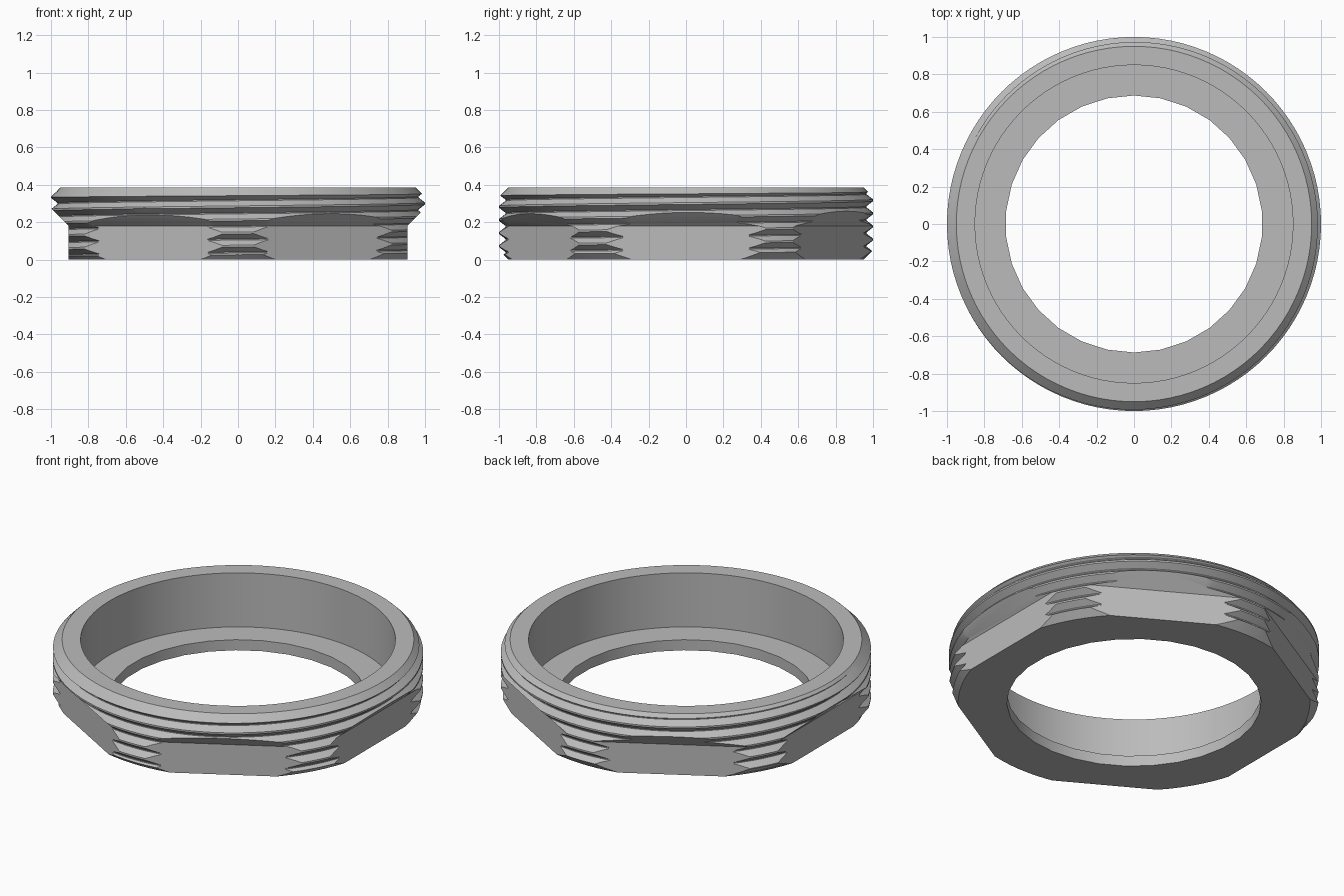
import bpy, bmesh
from math import cos, sin, pi, radians

if "Cube" in bpy.data.objects:
    bpy.data.objects.remove(bpy.data.objects["Cube"])

HEIGHT = 0.385
PITCH = 0.07
STEPS = 96          # segments per thread turn
APOTHEM = 0.905     # centre to wrench flat

steel = bpy.data.materials.new("Grey metal")
steel.use_nodes = True
steel.diffuse_color = (0.5, 0.5, 0.5, 1)
steel.node_tree.nodes["Principled BSDF"].inputs["Base Color"].default_value = (0.5, 0.5, 0.5, 1)


def finish(bm, name):
    bmesh.ops.recalc_face_normals(bm, faces=bm.faces[:])
    mesh = bpy.data.meshes.new(name)
    bm.to_mesh(mesh)
    bm.free()
    mesh.materials.append(steel)
    obj = bpy.data.objects.new(name, mesh)
    bpy.context.collection.objects.link(obj)
    return obj


def prism_stack(name, profile, sides, turn=0.0):
    """Closed solid from stacked regular polygons given as (radius, z)."""
    bm = bmesh.new()
    rings = [[bm.verts.new((r * cos(turn + 2 * pi * i / sides),
                            r * sin(turn + 2 * pi * i / sides), z))
              for i in range(sides)] for r, z in profile]
    for low, high in zip(rings, rings[1:]):
        for i in range(sides):
            j = (i + 1) % sides
            bm.faces.new((low[i], low[j], high[j], high[i]))
    bm.faces.new(rings[0][::-1])
    bm.faces.new(rings[-1])
    return finish(bm, name)


def threaded_rod(name, profile, z_start, turns):
    """Right-handed helical thread; profile is (radius, fraction of pitch)."""
    bm = bmesh.new()
    rows = [[bm.verts.new((r * cos(2 * pi * t / STEPS), r * sin(2 * pi * t / STEPS),
                           z_start + PITCH * (f + t / STEPS)))
             for t in range(turns * STEPS + 1)] for r, f in profile]
    last = turns * STEPS
    for low, high in zip(rows, rows[1:] + [rows[0][STEPS:]]):
        for t in range(min(len(low), len(high)) - 1):
            bm.faces.new((low[t], low[t + 1], high[t + 1], high[t]))
    # close both ragged ends with fans
    ends = [bm.verts.new((0, 0, z_start - PITCH)),
            bm.verts.new((0, 0, z_start + PITCH * (turns + 2)))]
    middle = z_start + PITCH * turns / 2
    for e in [e for e in bm.edges if e.is_boundary]:
        a, b = e.verts
        bm.faces.new((a, b, ends[1 if a.co.z > middle else 0]))
    return finish(bm, name)


def cut(target, tool, operation):
    mod = target.modifiers.new(tool.name, "BOOLEAN")
    mod.operation, mod.object, mod.solver = operation, tool, "EXACT"
    bpy.context.view_layer.objects.active = target
    bpy.ops.object.modifier_apply(modifier=mod.name)
    bpy.data.objects.remove(tool)


# Threaded outside; a crest lies at z = 0.30 on the +x side
ring = threaded_rod("threaded_ring",
                    [(1.0, -0.07), (1.0, 0.07), (0.965, 0.46), (0.965, 0.54)],
                    0.30 - 7 * PITCH, 12)

# Turned ends with bevels
cut(ring, prism_stack("bevelled_blank",
                      [(0.95, 0), (1.03, 0.08), (1.03, HEIGHT - 0.08), (0.95, HEIGHT)],
                      STEPS, radians(0.7)), "INTERSECT")

# Six wrench flats that run out at a slope below the upper thread
hexagon = [(a / cos(pi / 6), z) for a, z in
           [(APOTHEM, -0.1), (APOTHEM, 0.18), (APOTHEM + 0.32, 0.5)]]
cut(ring, prism_stack("wrench_flats", hexagon, 6, pi / 6), "INTERSECT")

# Wide upper bore, then the narrower hole through the floor
cut(ring, prism_stack("upper_bore", [(0.85, 0.063), (0.85, 0.6)], STEPS), "DIFFERENCE")
cut(ring, prism_stack("floor_hole", [(0.687, -0.2), (0.687, 0.2)], 30, radians(6)), "DIFFERENCE")

bpy.ops.object.select_all(action="DESELECT")
ring.select_set(True)
bpy.context.view_layer.objects.active = ring
bpy.ops.object.shade_smooth_by_angle(angle=radians(20))
